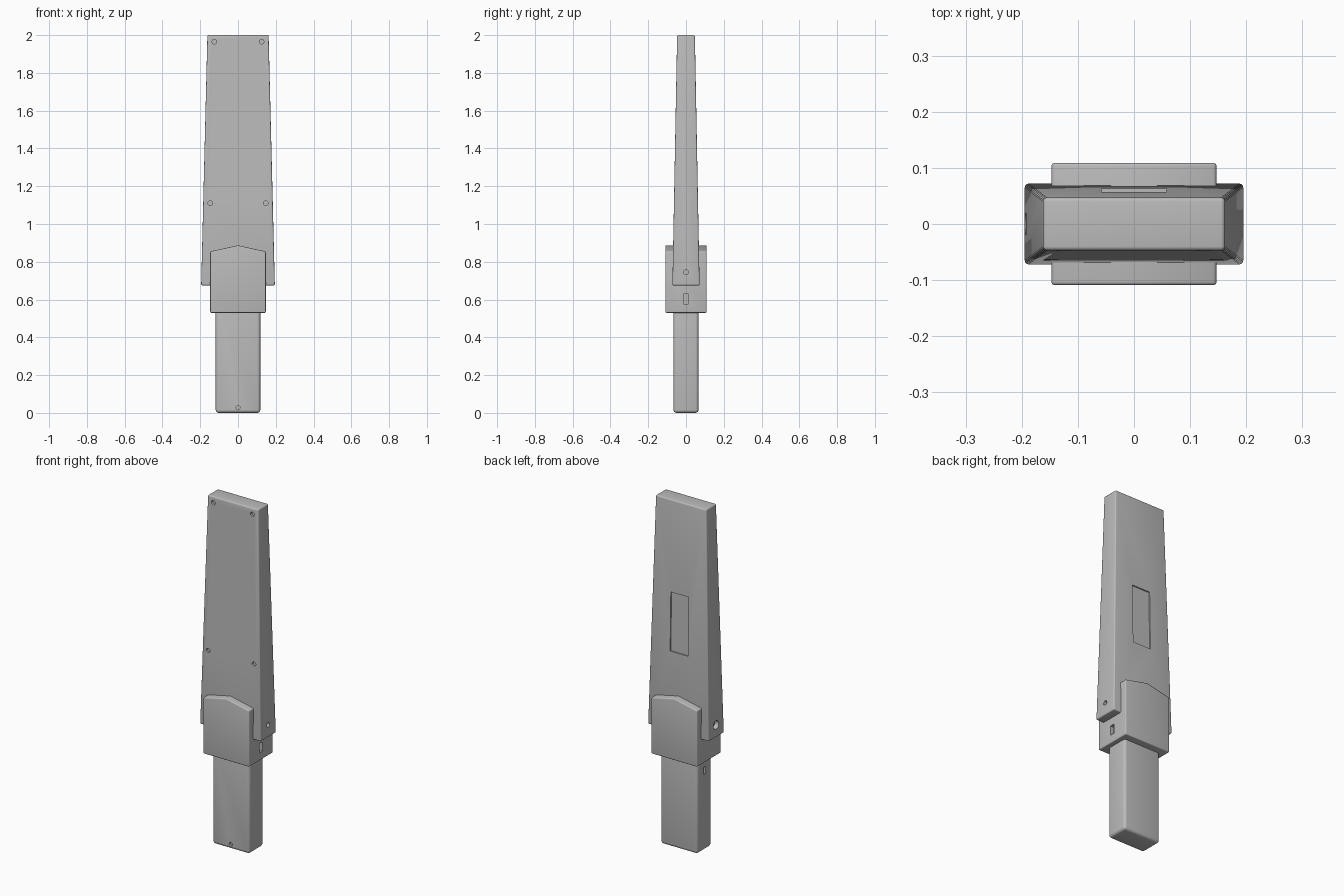
import bpy
import bmesh
import math

if "Cube" in bpy.data.objects:
    bpy.data.objects.remove(bpy.data.objects["Cube"], do_unlink=True)

GREY = (0.5, 0.5, 0.5, 1)
grey = bpy.data.materials.new("plain_grey")
grey.use_nodes = True
grey.diffuse_color = GREY
grey.node_tree.nodes["Principled BSDF"].inputs["Base Color"].default_value = GREY


def add_object(name, bm):
    bmesh.ops.recalc_face_normals(bm, faces=bm.faces)
    mesh = bpy.data.meshes.new(name)
    bm.to_mesh(mesh)
    bm.free()
    mesh.materials.append(grey)
    obj = bpy.data.objects.new(name, mesh)
    bpy.context.collection.objects.link(obj)
    return obj


def activate(obj):
    bpy.ops.object.select_all(action="DESELECT")
    obj.select_set(True)
    bpy.context.view_layer.objects.active = obj


def tapered_box(name, low, high, z0, z1):
    """Box whose half sizes run from low at z0 to high at z1."""
    bm = bmesh.new()
    bmesh.ops.create_cube(bm, size=2)
    for v in bm.verts:
        hx, hy = high if v.co.z > 0 else low
        v.co = (v.co.x * hx, v.co.y * hy, z1 if v.co.z > 0 else z0)
    return add_object(name, bm)


def box_cutter(size, loc, tilt=0):
    bm = bmesh.new()
    bmesh.ops.create_cube(bm, size=1)
    bmesh.ops.scale(bm, vec=size, verts=bm.verts)
    obj = add_object("slot_cutter", bm)
    obj.location = loc
    obj.rotation_euler.x = tilt
    return obj


def hole_cutter(radius, depth, loc, axis):
    bm = bmesh.new()
    bmesh.ops.create_cone(bm, cap_ends=True, segments=24, radius1=radius,
                          radius2=radius, depth=depth * 2)
    obj = add_object("hole_cutter", bm)
    obj.location = loc
    if axis == "x":
        obj.rotation_euler.y = math.pi / 2
    else:
        obj.rotation_euler.x = math.pi / 2
    return obj


def finish(obj, bevel, cutters):
    """Round the edges, cut the openings and shade."""
    activate(obj)
    mod = obj.modifiers.new("rounding", "BEVEL")
    mod.width = bevel
    mod.segments = 4
    mod.limit_method = "ANGLE"
    bpy.ops.object.modifier_apply(modifier=mod.name)
    for cutter in cutters:
        mod = obj.modifiers.new("opening", "BOOLEAN")
        mod.operation = "DIFFERENCE"
        mod.solver = "EXACT"
        mod.object = cutter
        bpy.ops.object.modifier_apply(modifier=mod.name)
        bpy.data.objects.remove(cutter, do_unlink=True)
    activate(obj)
    bpy.ops.object.shade_smooth_by_angle(angle=math.radians(30))


# Blade: long tapering paddle
Z0, Z1 = 0.675, 2.0
LOW, HIGH = (0.195, 0.072), (0.162, 0.047)


def blade_y(z):
    return LOW[1] + (HIGH[1] - LOW[1]) * (z - Z0) / (Z1 - Z0)


blade = tapered_box("blade", LOW, HIGH, Z0, Z1)
cutters = []
# Screw holes on the front
for x, z in ((0.125, 1.965), (0.147, 1.11)):
    for side in (-1, 1):
        cutters.append(hole_cutter(0.012, 0.012, (side * x, -blade_y(z), z), "y"))
# Side holes: small on the left, large on the right
cutters.append(hole_cutter(0.013, 0.02, (0.193, 0, 0.745), "x"))
cutters.append(hole_cutter(0.024, 0.025, (-0.193, 0, 0.745), "x"))
# Recessed panel on the back
slope = math.atan((LOW[1] - HIGH[1]) / (Z1 - Z0))
cutters.append(box_cutter((0.115, 0.014, 0.34), (0, blade_y(1.3), 1.3), slope))
finish(blade, 0.007, cutters)

# Collar: block with a low gabled top
bm = bmesh.new()
outline = [(-0.147, 0.53), (0.147, 0.53), (0.147, 0.855), (0, 0.887), (-0.147, 0.855)]
face = bm.faces.new([bm.verts.new((x, -0.109, z)) for x, z in outline])
extruded = bmesh.ops.extrude_face_region(bm, geom=[face])["geom"]
bmesh.ops.translate(bm, vec=(0, 0.218, 0),
                    verts=[g for g in extruded if isinstance(g, bmesh.types.BMVert)])
collar = add_object("collar", bm)
finish(collar, 0.006, [box_cutter((0.04, 0.028, 0.055), (0.147, 0, 0.603))])

# Handle: rounded grip
handle = tapered_box("handle", (0.118, 0.066), (0.118, 0.066), 0, 0.6)
finish(handle, 0.016, [
    hole_cutter(0.011, 0.012, (0, -0.066, 0.028), "y"),
    box_cutter((0.03, 0.02, 0.042), (-0.118, 0, 0.46)),
])
